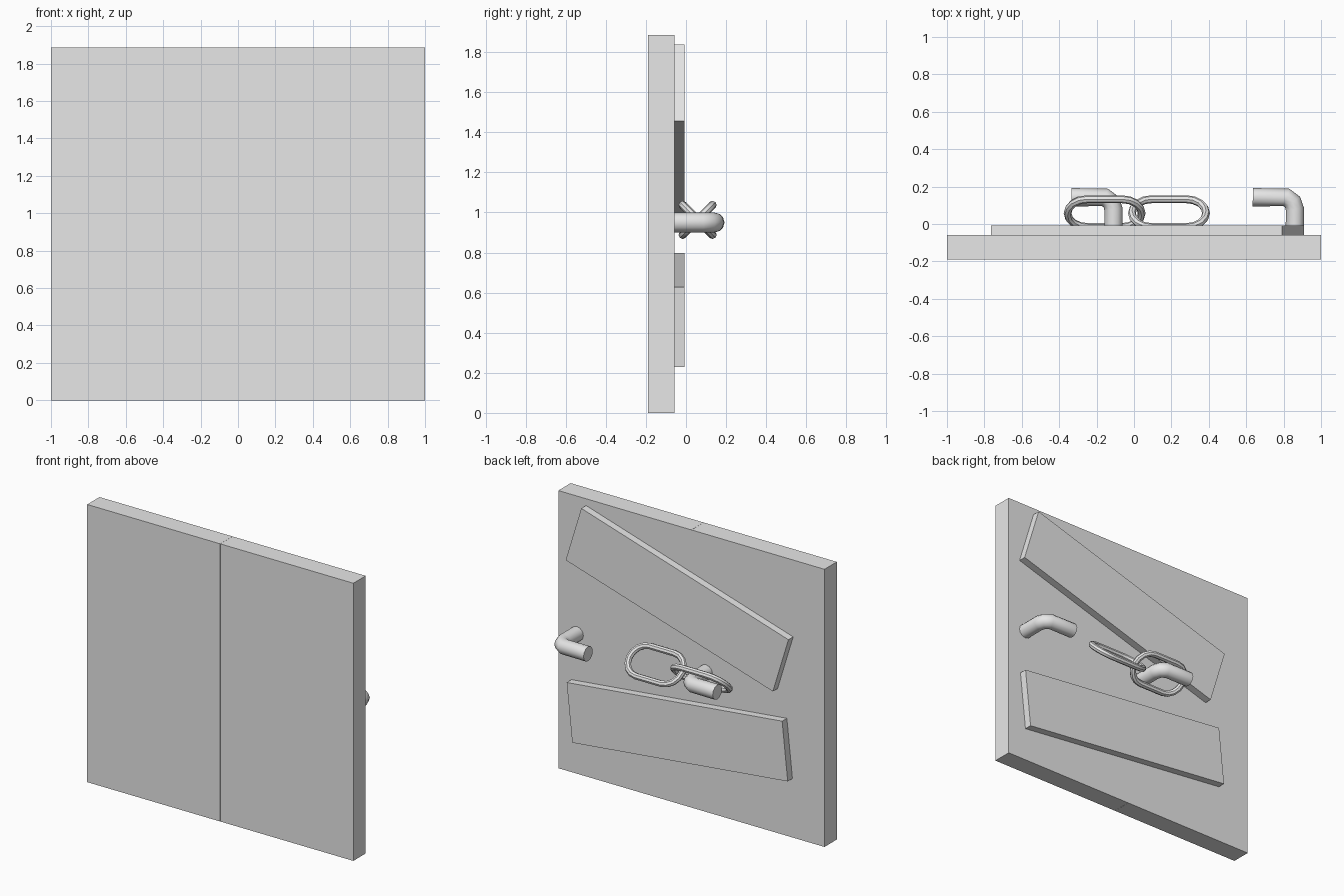
import bpy
from math import sin, cos, pi, radians

cube = bpy.data.objects.get("Cube")
if cube:
    bpy.data.objects.remove(cube, do_unlink=True)

GREY = (0.8, 0.8, 0.8, 1)
grey = bpy.data.materials.new("plain grey")
grey.use_nodes = True
grey.diffuse_color = GREY
grey.node_tree.nodes["Principled BSDF"].inputs["Base Color"].default_value = GREY

DOOR_FRONT, DOOR_BACK = -0.19, -0.058
PLANK_BACK = -0.007
HEIGHT = 1.885


def box(name, centre, size, tilt=0):
    """Flat-faced box, tilted about the y axis by degrees."""
    bpy.ops.mesh.primitive_cube_add(size=1, location=centre)
    ob = bpy.context.object
    ob.name = name
    ob.scale = size
    ob.rotation_euler.y = radians(tilt)
    ob.data.materials.append(grey)
    return ob


def tube(name, points, radius, resolution, closed=False):
    """Round bar swept along a path lying in the xy plane."""
    curve = bpy.data.curves.new(name, "CURVE")
    curve.dimensions = "3D"
    curve.bevel_depth = radius
    curve.bevel_resolution = resolution
    curve.use_fill_caps = not closed
    spline = curve.splines.new("POLY")
    spline.points.add(len(points) - 1)
    for p, (x, y) in zip(spline.points, points):
        p.co = (x, y, 0, 1)
    spline.use_cyclic_u = closed
    ob = bpy.data.objects.new(name, curve)
    bpy.context.collection.objects.link(ob)
    bpy.ops.object.select_all(action="DESELECT")
    ob.select_set(True)
    bpy.context.view_layer.objects.active = ob
    bpy.ops.object.convert(target="MESH")
    ob = bpy.context.object
    ob.name = name
    ob.data.materials.clear()
    ob.data.materials.append(grey)
    bpy.ops.object.shade_smooth_by_angle(angle=radians(40))
    return ob


# Pair of door leaves meeting at the middle
for side, name in ((1, "left_door"), (-1, "right_door")):
    box(name, (side * 0.5, (DOOR_FRONT + DOOR_BACK) / 2, HEIGHT / 2),
        (0.999, DOOR_BACK - DOOR_FRONT, HEIGHT))

# Two crooked planks nailed across the back
plank_y = (DOOR_BACK + PLANK_BACK) / 2
plank_size = (1.627, PLANK_BACK - DOOR_BACK, 0.4)
box("upper_plank", (0.072, plank_y, 1.41), plank_size, -17)
box("lower_plank", (0.071, plank_y, 0.514), plank_size, 6)

# Bent bar hooks, one on each leaf
hook_path = [(0, DOOR_BACK - 0.01), (0, 0.08), (-0.012, 0.117),
             (-0.045, 0.142), (-0.225, 0.143)]
for x, name in ((0.86, "left_hook"), (-0.11, "right_hook")):
    hook = tube(name, hook_path, 0.049, 4)
    hook.location = (x, 0, 0.95)

# Two interlocked chain links, tilted opposite ways
STRAIGHT, BEND, STEPS = 0.093, 0.105, 8
oval = []
for end in (1, -1):
    for i in range(STEPS + 1):
        a = -pi / 2 + pi * i / STEPS
        oval.append((end * (STRAIGHT + BEND * cos(a)), end * BEND * sin(a)))
for x, tilt, name in ((0.187, -45, "left_link"), (-0.157, 45, "right_link")):
    link = tube(name, oval, 0.021, 2, closed=True)
    link.location = (x, 0.058, 0.963)
    link.rotation_euler.x = radians(tilt)
